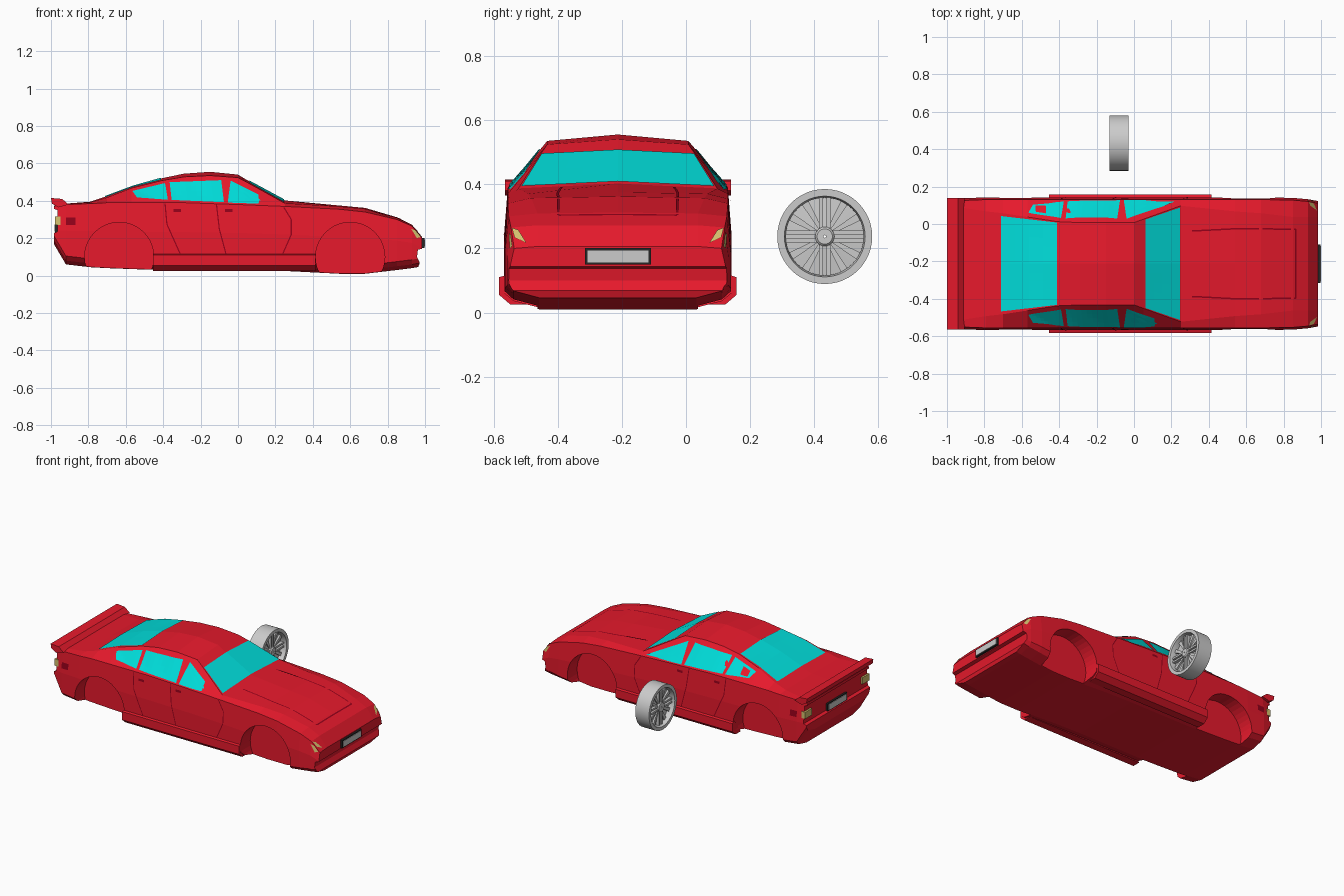
import bpy, bmesh, math
from mathutils import Vector
from mathutils.bvhtree import BVHTree

if "Cube" in bpy.data.objects:
    bpy.data.objects.remove(bpy.data.objects["Cube"])

CY = -0.2125  # car centre line


def mat(name, c):
    m = bpy.data.materials.new(name)
    m.diffuse_color = (*c, 1)
    m.use_nodes = True
    m.node_tree.nodes["Principled BSDF"].inputs["Base Color"].default_value = m.diffuse_color
    return m


RED = mat("red_paint", (0.80, 0.01, 0.025))
SEAM = mat("seam_red", (0.30, 0.0, 0.01))
GLASS = mat("glass", (0.0, 0.72, 0.70))
GOLD = mat("lamp", (0.68, 0.54, 0.16))
BLACK = mat("black_trim", (0.02, 0.02, 0.02))
car = []


def finish(name, bm, m=None, on_car=True):
    bmesh.ops.recalc_face_normals(bm, faces=bm.faces)
    me = bpy.data.meshes.new(name)
    bm.to_mesh(me)
    bm.free()
    o = bpy.data.objects.new(name, me)
    bpy.context.collection.objects.link(o)
    if m:
        me.materials.append(m)
    if on_car:
        car.append(o)
    return o


def loft(name, rings, m=None, on_car=True):
    bm = bmesh.new()
    vs = [[bm.verts.new(p) for p in r] for r in rings]
    n = len(rings[0])
    for a, b in zip(vs, vs[1:]):
        for i in range(n):
            bm.faces.new((a[i], a[(i + 1) % n], b[(i + 1) % n], b[i]))
    bm.faces.new(vs[0])
    bm.faces.new(vs[-1])
    return finish(name, bm, m, on_car)


def prism_y(name, xz, y0, y1, m=None, on_car=True):
    return loft(name, [[(x, y, z) for x, z in xz] for y in (y0, y1)], m, on_car)


def box(name, x0, x1, y0, y1, z0, z1, m=None, on_car=True):
    return prism_y(name, [(x0, z0), (x1, z0), (x1, z1), (x0, z1)], y0, y1, m, on_car)


# Body shell: x, floor z, half width, belt z, roof half width, roof edge z, crown z
stations = [
    (-.985, .17, .338, .37, .30, .375, .375), (-.92, .06, .35, .38, .30, .385, .385),
    (-.79, .045, .355, .385, .28, .392, .395), (-.70, .04, .355, .39, .27, .418, .425),
    (-.57, .035, .355, .39, .25, .468, .475), (-.41, .03, .355, .39, .225, .508, .52),
    (-.29, .03, .355, .39, .22, .528, .545), (-.15, .03, .355, .385, .22, .535, .555),
    (0, .03, .355, .38, .22, .524, .54), (.05, .03, .355, .378, .238, .498, .51),
    (.25, .025, .355, .37, .31, .387, .402), (.54, .01, .355, .355, .28, .37, .375),
    (.68, .01, .355, .34, .27, .357, .362), (.85, .03, .352, .30, .25, .309, .312),
    (.93, .04, .345, .265, .25, .272, .272), (.985, .05, .335, .20, .25, .206, .206)]
rings = []
for x, zb, w, zt, r, zr, zc in stations:
    mid = min(.24, (zb + .045 + zt) / 2)
    h = [(.245, zb), (.325, zb + .02), (w, zb + .045), (w, mid), (w - .012, zt), (r, zr)]
    rings.append([(x, 0, zb)] + [(x, y, z) for y, z in h] + [(x, 0, zc)]
                 + [(x, -y, z) for y, z in reversed(h)])
body = loft("body", rings, RED)
bm = bmesh.new()
bm.from_mesh(body.data)
bmesh.ops.triangulate(bm, faces=bm.faces)
skin = BVHTree.FromBMesh(bm)
bm.free()

# Wheel arches, bumper groove and tail recess cut from the shell
cutters = []
for x in (-.635, .60):
    for s in (1, -1):
        arch = [(x + .185 * math.cos(a * math.tau / 40), .10 + .185 * math.sin(a * math.tau / 40))
                for a in range(40)]
        cutters.append(prism_y("arch_cutter", arch, s * .25, s * .5, RED, False))
cutters.append(prism_y("bumper_cutter", [(.99, .145), (.962, .138), (.957, .10), (.972, .068),
                                         (.957, .03), (1.1, 0), (1.1, .145)], -.5, .5, RED, False))
cutters.append(prism_y("tail_cutter", [(-.99, .225), (-.966, .235), (-.966, .35), (-.99, .36),
                                       (-1.1, .36), (-1.1, .225)], -.5, .5, RED, False))
bpy.context.view_layer.objects.active = body
for c in cutters:
    c.hide_render = True
    b = body.modifiers.new("cut", 'BOOLEAN')
    b.operation = 'DIFFERENCE'
    b.solver = 'EXACT'
    b.object = c
    bpy.ops.object.modifier_apply(modifier=b.name)
    bpy.data.objects.remove(c)


# Panels laid on the shell: corners are projected along an axis
def panel(name, q, axis, side, m, off=.004, nu=10, nv=4):
    bm = bmesh.new()
    q = [Vector(p) for p in q]
    g = []
    for i in range(nu + 1):
        for j in range(nv + 1):
            u, v = i / nu, j / nv
            a, b = q[0].lerp(q[1], u).lerp(q[3].lerp(q[2], u), v)
            o = {'x': (side * 2, a, b), 'y': (a, side * 2, b), 'z': (a, b, side * 2)}[axis]
            d = Vector([-side if k == axis else 0 for k in 'xyz'])
            p, nrm, _, _ = skin.ray_cast(Vector(o), d)
            if p is None:
                p, nrm, _, _ = skin.find_nearest(Vector(o) + d * 1.05)
            if nrm.dot(d) > 0:
                nrm = -nrm
            g.append(bm.verts.new(p + nrm * off))
    k = nv + 1
    for i in range(nu):
        for j in range(nv):
            bm.faces.new((g[i * k + j], g[(i + 1) * k + j], g[(i + 1) * k + j + 1], g[i * k + j + 1]))
    return finish(name, bm, m)


def seam(name, pts, axis, side, w=.006):
    for a, b in zip(pts, pts[1:]):
        a, b = Vector(a), Vector(b)
        n = Vector((a.y - b.y, b.x - a.x)).normalized() * w / 2
        panel(name, [a - n, b - n, b + n, a + n], axis, side, SEAM, .0015, 6, 1)


# Glass
panel("windshield", [(.06, -.237), (.06, .237), (.243, .30), (.243, -.30)], 'z', 1, GLASS)
panel("rear_window", [(-.41, -.22), (-.41, .22), (-.71, .255), (-.71, -.255)], 'z', 1, GLASS)
for s in (1, -1):
    panel("quarter_window", [(-.565, .45), (-.39, .492), (-.375, .403), (-.54, .415)], 'y', s, GLASS)
    panel("rear_door_window", [(-.365, .497), (-.09, .508), (-.075, .39), (-.355, .402)], 'y', s, GLASS)
    panel("front_door_window", [(-.04, .503), (-.035, .503), (.215, .378), (-.055, .388)], 'y', s, GLASS)
    # Door seams and handles
    seam("rear_door_seam", [(-.39, .385), (-.38, .275), (-.31, .118)], 'y', s)
    seam("middle_door_seam", [(-.115, .38), (-.10, .25), (-.065, .118)], 'y', s)
    seam("front_door_seam", [(.245, .365), (.285, .30), (.285, .22), (.24, .118)], 'y', s)
    for x in (-.325, -.05):
        panel("door_handle", [(x - .02, .355), (x + .02, .355), (x + .02, .34), (x - .02, .34)],
              'y', s, SEAM, .005, 2, 1)
    panel("side_marker", [(-.92, .31), (-.87, .31), (-.87, .27), (-.92, .27)], 'y', s, SEAM, .003, 2, 2)
    # Sill
    sill = [(.28, .025), (.335, .025), (.37, .055), (.37, .11), (.345, .118)]
    loft("sill", [[(x, s * y, z) for y, z in sill] for x in (-.455, .415)], RED)
    # Lamps
    panel("headlamp", [(s * .285, .215), (s * .322, .232), (s * .33, .262), (s * .31, .255)],
          'x', 1, GOLD, .004, 4, 4)
    panel("headlamp_side", [(.925, .25), (.95, .24), (.975, .206), (.955, .20)], 'y', s, GOLD, .004, 4, 4)
    box("tail_lamp", -.978, -.95, s * .27, s * .342, .27, .315, GOLD)
    # Bonnet seam
    seam("bonnet_seam", [(.31, s * .175), (.54, s * .187), (.865, s * .185)], 'z', 1, .008)
seam("bonnet_front_seam", [(.865, -.185), (.865, .185)], 'z', 1, .008)

# Rear wing, front lip and number plates
prism_y("spoiler", [(-1, .415), (-.94, .41), (-.905, .38), (-.96, .365), (-.995, .385)], -.352, .352, RED)
for s, x, z in ((1, .985, .175), (-1, -.966, .255)):
    box("plate_frame", x - s * .01, x + s * .012, -.103, .103, z - .026, z + .026, BLACK)
    box("plate", x, x + s * .015, -.095, .095, z - .019, z + .019)
for o in car:
    o.location.y = CY

# Loose wheel standing beside the car, axle along x
WX, WY, WZ = -.08, .4325, .237


def lathe(name, prof, n=48):
    bm = bmesh.new()
    rows = [[bm.verts.new((x, r * math.cos(k * math.tau / n), r * math.sin(k * math.tau / n)))
             for k in range(n)] for x, r in prof]
    for a, b in zip(rows, rows[1:] + rows[:1]):
        for k in range(n):
            bm.faces.new((a[k], a[(k + 1) % n], b[(k + 1) % n], b[k]))
    o = finish(name, bm, None, False)
    o.location = (WX, WY, WZ)
    bpy.ops.object.select_all(action='DESELECT')
    bpy.context.view_layer.objects.active = o
    o.select_set(True)
    bpy.ops.object.shade_smooth_by_angle(angle=math.radians(35))
    return o


def spoke(name, a, off, r0, r1, w0, w1, d):
    o = loft(name, [[(x, y, off + z) for x, z in ((-d, -w), (d, -w), (d, w), (-d, w))]
                    for y, w in ((r0, w0), (r1, w1))], None, False)
    o.location = (WX, WY, WZ)
    o.rotation_euler = (a, 0, 0)


lathe("wheel_rim", [(-.051, .148), (.051, .148), (.051, .126), (.03, .121), (-.03, .121), (-.051, .126)])
lathe("wheel_disc", [(-.012, .123), (.012, .123), (.022, .01), (-.022, .01)])
lathe("hub", [(-.042, .03), (.036, .03), (.042, .024), (.042, .004), (-.042, .004)], 24)
for k in range(4):
    a = k * math.tau / 4
    for off in (-.012, .012):
        spoke("main_spoke", a, off, .026, .122, .006, .006, .034)
    for da in (math.tau / 12, math.tau / 6):
        spoke("fine_spoke", a + da, 0, .026, .123, .005, .012, .026)
